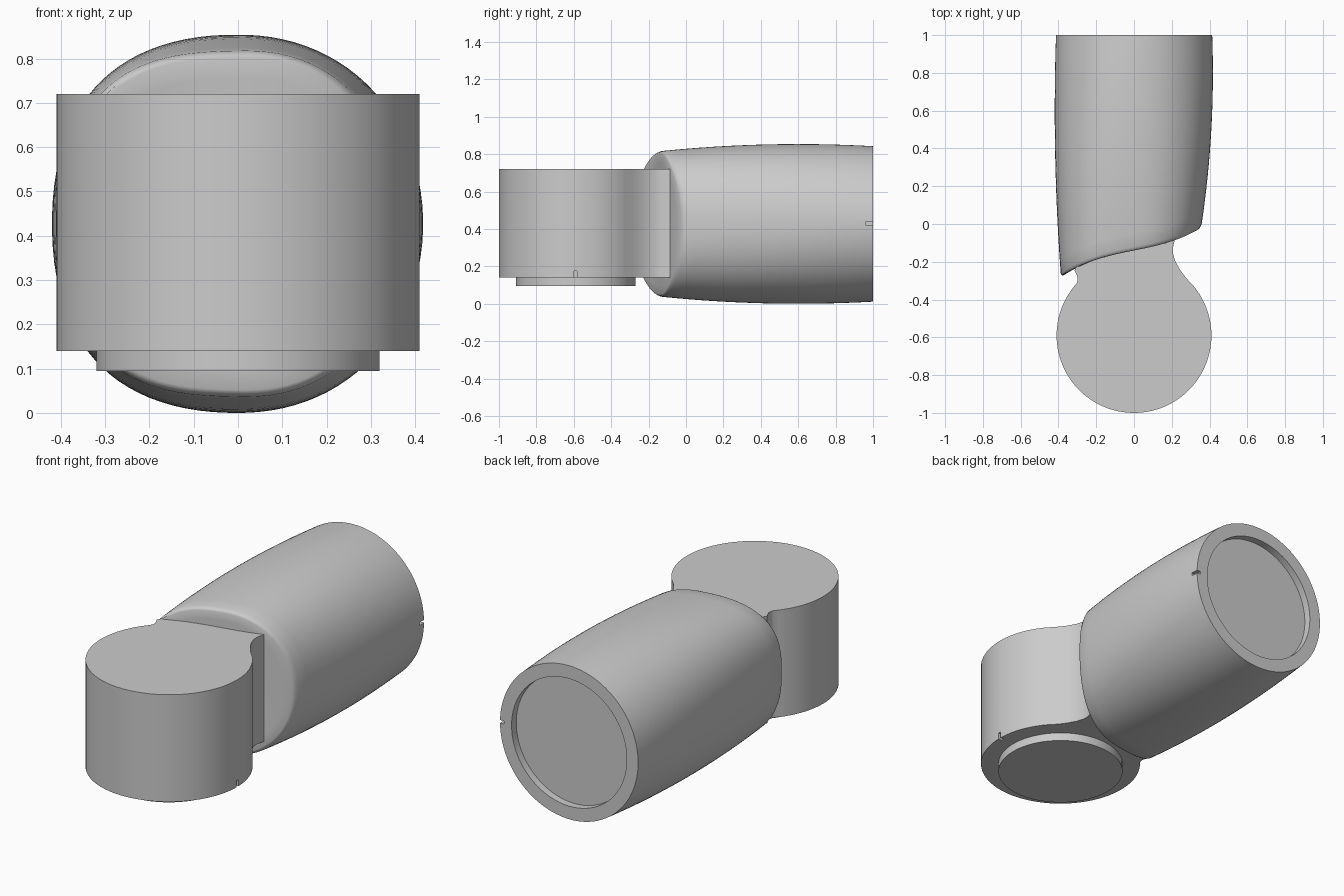
import bpy, bmesh
from math import sin, cos, pi, radians, copysign

cube = bpy.data.objects.get("Cube")
if cube:
    bpy.data.objects.remove(cube, do_unlink=True)

grey = bpy.data.materials.new("plain grey")
grey.use_nodes = True
grey.diffuse_color = (0.6, 0.6, 0.6, 1)
grey.node_tree.nodes["Principled BSDF"].inputs["Base Color"].default_value = (0.6, 0.6, 0.6, 1)

SIDES = 96
MID_Z = 0.427      # barrel axis height
PIVOT_Y = -0.59    # upright joint axis
JOINT_R = 0.41


def make_object(name, bm):
    bmesh.ops.recalc_face_normals(bm, faces=bm.faces)
    mesh = bpy.data.meshes.new(name)
    bm.to_mesh(mesh)
    bm.free()
    mesh.materials.append(grey)
    obj = bpy.data.objects.new(name, mesh)
    bpy.context.collection.objects.link(obj)
    return obj


def activate(obj):
    bpy.ops.object.select_all(action='DESELECT')
    obj.select_set(True)
    bpy.context.view_layer.objects.active = obj


def smooth(obj):
    activate(obj)
    bpy.ops.object.shade_smooth_by_angle(angle=radians(32))


def cut_slot(obj, centre, size):
    bpy.ops.mesh.primitive_cube_add(size=1, location=centre)
    cutter = bpy.context.object
    cutter.scale = size
    cutter.hide_render = True
    mod = obj.modifiers.new("slot", 'BOOLEAN')
    mod.operation = 'DIFFERENCE'
    mod.solver = 'EXACT'
    mod.object = cutter
    activate(obj)
    bpy.ops.object.modifier_apply(modifier=mod.name)
    bpy.data.objects.remove(cutter, do_unlink=True)


def front_y(x):
    """S-shaped slanted front face of the barrel."""
    return -0.14 + 0.2 * x + 1.1 * x ** 3


def section(a, y, s):
    """Point of the bulging barrel outline; squarer toward the front."""
    c, d = cos(a), sin(a)
    right = c > 0
    n = 2 + (0.3 if right else 0.8) * (1 - s)
    half = 0.418 - 0.093 * (y - 0.8) ** 2 if right else 0.42 - 0.043 * (y - 0.6) ** 2
    high = 0.427 - 0.07 * (y - 0.6) ** 2
    x = half * copysign(abs(c) ** (2 / n), c)
    z = high * copysign(abs(d) ** (2 / n), d)
    return x, z


# Barrel: front face, filleted lip, bulging wall, rim and shallow rear recess
angles = [2 * pi * (i + 0.5) / SIDES for i in range(SIDES)]
lip = []
for a in angles:
    y = -0.1
    for _ in range(12):
        x, z = section(a, y, 0)
        y = front_y(x)
    lip.append((x, y, z))

rings = []
for k, back in ((0.3, 0), (0.6, 0), (0.85, 0), (0.965, 0), (0.982, 0.003), (0.994, 0.009)):
    rings.append([(x * k, front_y(x * k) + back, z * k) for x, y, z in lip])
STEPS = 16
for step in range(STEPS + 1):
    s = step / STEPS
    ring = []
    for a, (x0, y0, z0) in zip(angles, lip):
        y = y0 + 0.02 + (1 - y0 - 0.02) * s
        x, z = section(a, y, s)
        ring.append((x, y, z))
    rings.append(ring)
for y in (1, 0.96):
    rings.append([(0.345 * cos(a), y, 0.345 * sin(a)) for a in angles])

bm = bmesh.new()
loops = [[bm.verts.new((x, y, z + MID_Z)) for x, y, z in ring] for ring in rings]
for lo, hi in zip(loops, loops[1:]):
    for i in range(SIDES):
        j = (i + 1) % SIDES
        bm.faces.new((lo[i], lo[j], hi[j], hi[i]))
hub = bm.verts.new((0, front_y(0), MID_Z))
for i in range(SIDES):
    bm.faces.new((hub, loops[0][i], loops[0][(i + 1) % SIDES]))
bm.faces.new(loops[-1])
barrel = make_object("barrel", bm)
cut_slot(barrel, (0.415, 0.985, MID_Z + 0.003), (0.05, 0.05, 0.016))
smooth(barrel)

# Upright joint: round body whose neck runs into the barrel face
outline = []
for i in range(73):
    a = radians(138 + (400 - 138) * i / 72)
    outline.append((JOINT_R * cos(a), PIVOT_Y + JOINT_R * sin(a)))
outline += [(0.275, -0.285), (0.245, -0.245), (0.22, -0.2), (0.207, -0.16), (0.205, -0.13),
            (0.212, -0.1), (0.22, -0.06), (0, -0.08), (-0.28, -0.18),
            (-0.315, -0.245), (-0.306, -0.263), (-0.298, -0.283), (-0.299, -0.3)]
bm = bmesh.new()
base = bm.faces.new([bm.verts.new((x, y, 0.14)) for x, y in outline])
top = bmesh.ops.extrude_face_region(bm, geom=[base])["geom"]
bmesh.ops.translate(bm, vec=(0, 0, 0.58), verts=[v for v in top if isinstance(v, bmesh.types.BMVert)])
if not base.is_valid or len(bm.faces) == len(outline) + 1:
    bm.faces.new([v for v in bm.verts if v.co.z < 0.2])
joint = make_object("upright_joint", bm)
cut_slot(joint, (JOINT_R, PIVOT_Y, 0.15), (0.05, 0.016, 0.05))
smooth(joint)

# Plug disc under the joint
bpy.ops.mesh.primitive_cylinder_add(vertices=SIDES, radius=0.32, depth=0.055,
                                    location=(0, PIVOT_Y, 0.1225))
plug = bpy.context.object
plug.name = "plug_disc"
plug.data.materials.append(grey)
smooth(plug)
